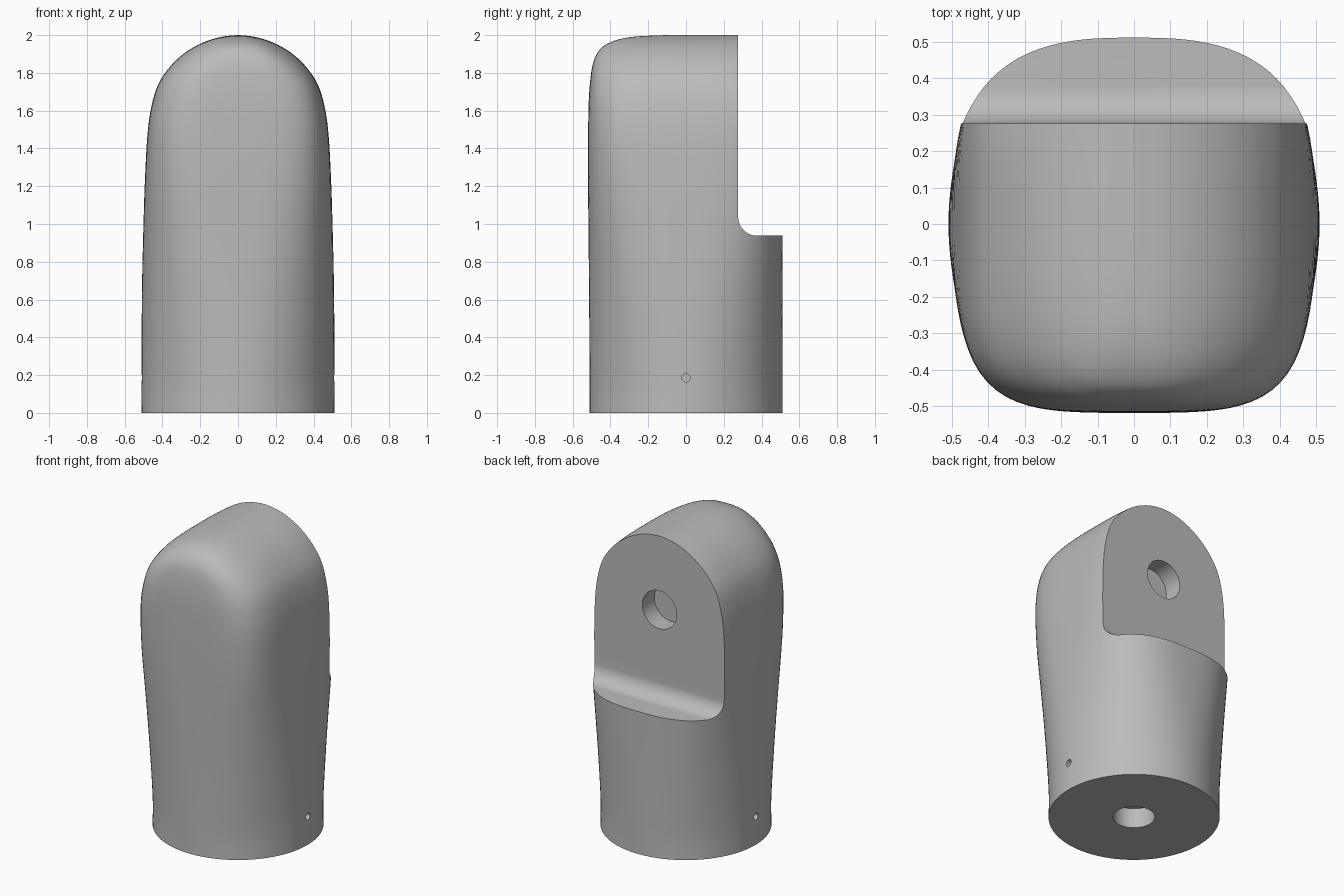
import bpy, bmesh
from math import sin, cos, pi
from mathutils import Vector, Matrix

cube = bpy.data.objects.get("Cube")
if cube:
    bpy.data.objects.remove(cube, do_unlink=True)

grey = bpy.data.materials.new("mid grey")
grey.use_nodes = True
colour = (0.5, 0.5, 0.5, 1)
grey.diffuse_color = colour
grey.node_tree.nodes["Principled BSDF"].inputs["Base Color"].default_value = colour

SEGMENTS = 112
STEPS = 5
BACK = 0.512

# height, half width, front depth, squareness of the cross-section
SECTIONS = [Vector(row) for row in (
    (0, .51, .51, 2), (.2, .51, .51, 2), (.6, .509, .513, 2.3),
    (.94, .502, .516, 2.8), (1.25, .492, .519, 3.5), (1.5, .477, .518, 4),
    (1.65, .452, .515, 4), (1.75, .417, .508, 3.8), (1.83, .362, .497, 3.5),
    (1.89, .302, .478, 3.2), (1.94, .228, .44, 3), (1.975, .148, .365, 3),
    (1.993, .075, .26, 3), (2, .006, .1, 3))]


def finish(bm, name):
    """Turn a bmesh into a named object."""
    bmesh.ops.recalc_face_normals(bm, faces=bm.faces)
    mesh = bpy.data.meshes.new(name)
    bm.to_mesh(mesh)
    bm.free()
    mesh.materials.append(grey)
    obj = bpy.data.objects.new(name, mesh)
    bpy.context.collection.objects.link(obj)
    return obj


def spline(a, b, c, d, t):
    """Smooth blend from b to c."""
    return b + (c - a) * (t / 2) + (a * 2 - b * 5 + c * 4 - d) * (t * t / 2) \
        + (b * 3 - a - c * 3 + d) * (t ** 3 / 2)


def section_ring(bm, section):
    """Rounded-square ring, with its own depth at front and back."""
    z, width, front, power = section
    ring = []
    for i in range(SEGMENTS):
        a = 2 * pi * i / SEGMENTS
        c, s = cos(a), sin(a)
        r = (abs(c) ** power + abs(s) ** power) ** (-1 / power)
        depth = BACK if s > 0 else front
        ring.append(bm.verts.new((width * r * c, depth * r * s, z)))
    return ring


def make_body():
    """Loft from a round foot to an arched, squared head."""
    bm = bmesh.new()
    last = len(SECTIONS) - 1
    rings = []
    for k in range(last):
        points = [SECTIONS[min(max(k + j, 0), last)] for j in (-1, 0, 1, 2)]
        rings += [section_ring(bm, spline(*points, t / STEPS)) for t in range(STEPS)]
    rings.append(section_ring(bm, SECTIONS[last]))
    for low, high in zip(rings, rings[1:]):
        for i in range(SEGMENTS):
            j = (i + 1) % SEGMENTS
            bm.faces.new((low[i], low[j], high[j], high[i]))
    bm.faces.new(rings[0])
    bm.faces.new(rings[-1])
    return finish(bm, "body")


def make_step():
    """Cutter for the rear shelf, with a rounded inner corner."""
    face_y, shelf_z, radius = 0.276, 0.938, 0.1
    profile = [(1, shelf_z), (1, 3), (face_y, 3)]
    for i in range(13):
        a = pi + pi / 2 * i / 12
        profile.append((face_y + radius + radius * cos(a),
                        shelf_z + radius + radius * sin(a)))
    bm = bmesh.new()
    face = bm.faces.new([bm.verts.new((-1, y, z)) for y, z in profile])
    side = bmesh.ops.extrude_face_region(bm, geom=[face])
    moved = [v for v in side["geom"] if isinstance(v, bmesh.types.BMVert)]
    bmesh.ops.translate(bm, verts=moved, vec=(2, 0, 0))
    return finish(bm, "step_cutter")


def make_hole(name, centre, axis, radius, depth):
    """Cutter for a round blind hole of the given depth each way."""
    bm = bmesh.new()
    turn = Vector((0, 0, 1)).rotation_difference(Vector(axis)).to_matrix().to_4x4()
    bmesh.ops.create_cone(bm, cap_ends=True, segments=48, radius1=radius,
                          radius2=radius, depth=2 * depth,
                          matrix=Matrix.Translation(centre) @ turn)
    return finish(bm, name)


body = make_body()
cutters = [
    make_step(),
    make_hole("foot_hole_cutter", (0, 0, 0), (0, 0, 1), 0.125, 0.13),
    make_hole("rear_hole_cutter", (0, 0.276, 1.515), (0, 1, 0), 0.125, 0.125),
]
for side, label in ((-1, "right"), (1, "left")):
    cutters.append(make_hole(label + "_pin_hole_cutter", (side * 0.51, 0, 0.185),
                             (1, 0, 0), 0.022, 0.1))

# Cut the shelf and holes, then drop the cutters
bpy.ops.object.select_all(action="DESELECT")
bpy.context.view_layer.objects.active = body
body.select_set(True)
for cutter in cutters:
    cutter.hide_render = True
    cut = body.modifiers.new(cutter.name, "BOOLEAN")
    cut.operation = "DIFFERENCE"
    cut.solver = "EXACT"
    cut.object = cutter
    bpy.ops.object.modifier_apply(modifier=cut.name)
    bpy.data.objects.remove(cutter, do_unlink=True)

bpy.ops.object.shade_smooth_by_angle(angle=pi / 5)
